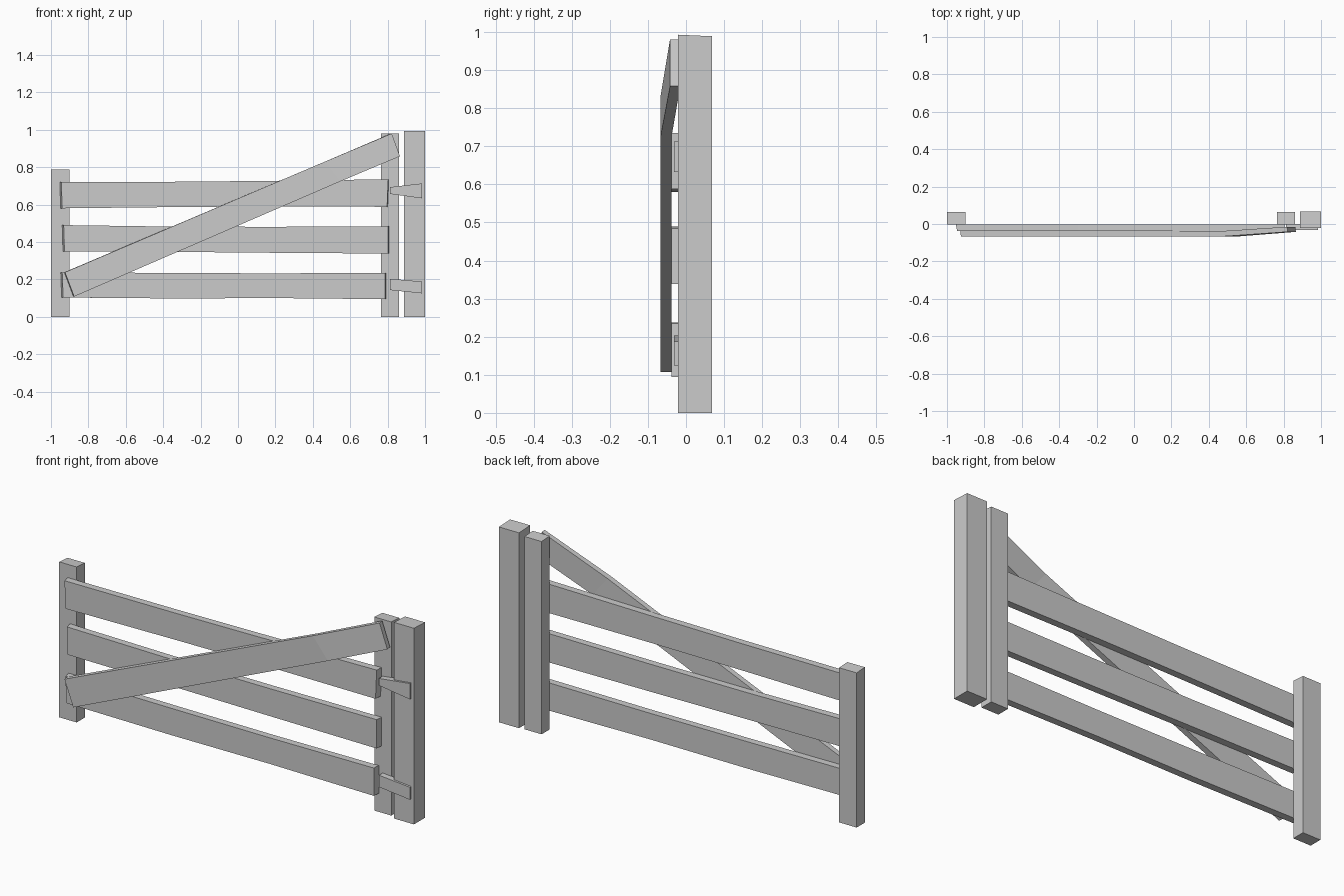
import bpy, bmesh

if "Cube" in bpy.data.objects:
    bpy.data.objects.remove(bpy.data.objects["Cube"])


def plank(name, top, bottom, front, back, skew=(0, 0)):
    """Board lofted along x. top/bottom: (x, z) per station; front/back: y per station.
    skew shifts the back edge of the first and last station along x."""
    bm = bmesh.new()
    rings = []
    last = len(top) - 1
    for i, ((xt, zt), (xb, zb)) in enumerate(zip(top, bottom)):
        s = skew[0] if i == 0 else skew[1] if i == last else 0
        pts = [(xt, front[i], zt), (xb, front[i], zb),
               (xb + s, back[i], zb), (xt + s, back[i], zt)]
        rings.append([bm.verts.new(p) for p in pts])
    for a, b in zip(rings, rings[1:]):
        for k in range(4):
            n = (k + 1) % 4
            bm.faces.new((a[k], a[n], b[n], b[k]))
    bm.faces.new(rings[0])
    bm.faces.new(rings[-1])
    bmesh.ops.recalc_face_normals(bm, faces=bm.faces)
    mesh = bpy.data.meshes.new(name)
    bm.to_mesh(mesh)
    bm.free()
    ob = bpy.data.objects.new(name, mesh)
    bpy.context.collection.objects.link(ob)
    return ob


def post(name, x0, x1, y0, y1, height, slope=0.004):
    """Upright post whose top drops slightly toward the back."""
    ob = plank(name, [(x0, height), (x1, height)], [(x0, 0), (x1, 0)],
               [y0, y0], [y1, y1])
    for v in ob.data.vertices:
        if v.co.z > 0.1 and v.co.y > (y0 + y1) / 2:
            v.co.z -= slope
    return ob


# Posts
post("latch_post", -1.0, -0.902, -0.002, 0.063, 0.787)
post("hanging_post", 0.765, 0.86, -0.002, 0.063, 0.98)
post("hinge_post", 0.888, 1.0, -0.021, 0.068, 0.993)

# Three slightly uneven rails
rails = {
    "top_rail": ([(-0.945, 0.72), (-0.3, 0.722), (0.2, 0.727), (0.803, 0.735)],
                 [(-0.94, 0.58), (-0.3, 0.587), (0.2, 0.59), (0.797, 0.588)]),
    "middle_rail": ([(-0.932, 0.49), (-0.35, 0.482), (0.2, 0.481), (0.803, 0.484)],
                    [(-0.928, 0.35), (-0.35, 0.347), (0.2, 0.342), (0.803, 0.338)]),
    "bottom_rail": ([(-0.94, 0.238), (-0.35, 0.234), (0.2, 0.232), (0.787, 0.235)],
                    [(-0.935, 0.103), (-0.35, 0.098), (0.2, 0.1), (0.787, 0.094)]),
}
for name, (top, bottom) in rails.items():
    plank(name, top, bottom, [-0.038] * 4, [-0.002] * 4, skew=(-0.008, 0.003))

# Diagonal brace, bent back toward the hanging post
plank("diagonal_brace",
      [(-0.925, 0.238), (0.466, 0.83), (0.822, 0.98)],
      [(-0.876, 0.108), (0.55, 0.725), (0.866, 0.858)],
      [-0.067, -0.067, -0.042], [-0.038, -0.038, -0.015], skew=(-0.004, -0.004))

# Tapered hinge straps
plank("upper_hinge", [(0.812, 0.693), (0.985, 0.713)], [(0.812, 0.657), (0.985, 0.633)],
      [-0.032, -0.032], [0.0, 0.0])
plank("lower_hinge", [(0.812, 0.203), (0.985, 0.188)], [(0.812, 0.143), (0.985, 0.125)],
      [-0.032, -0.032], [0.0, 0.0])
